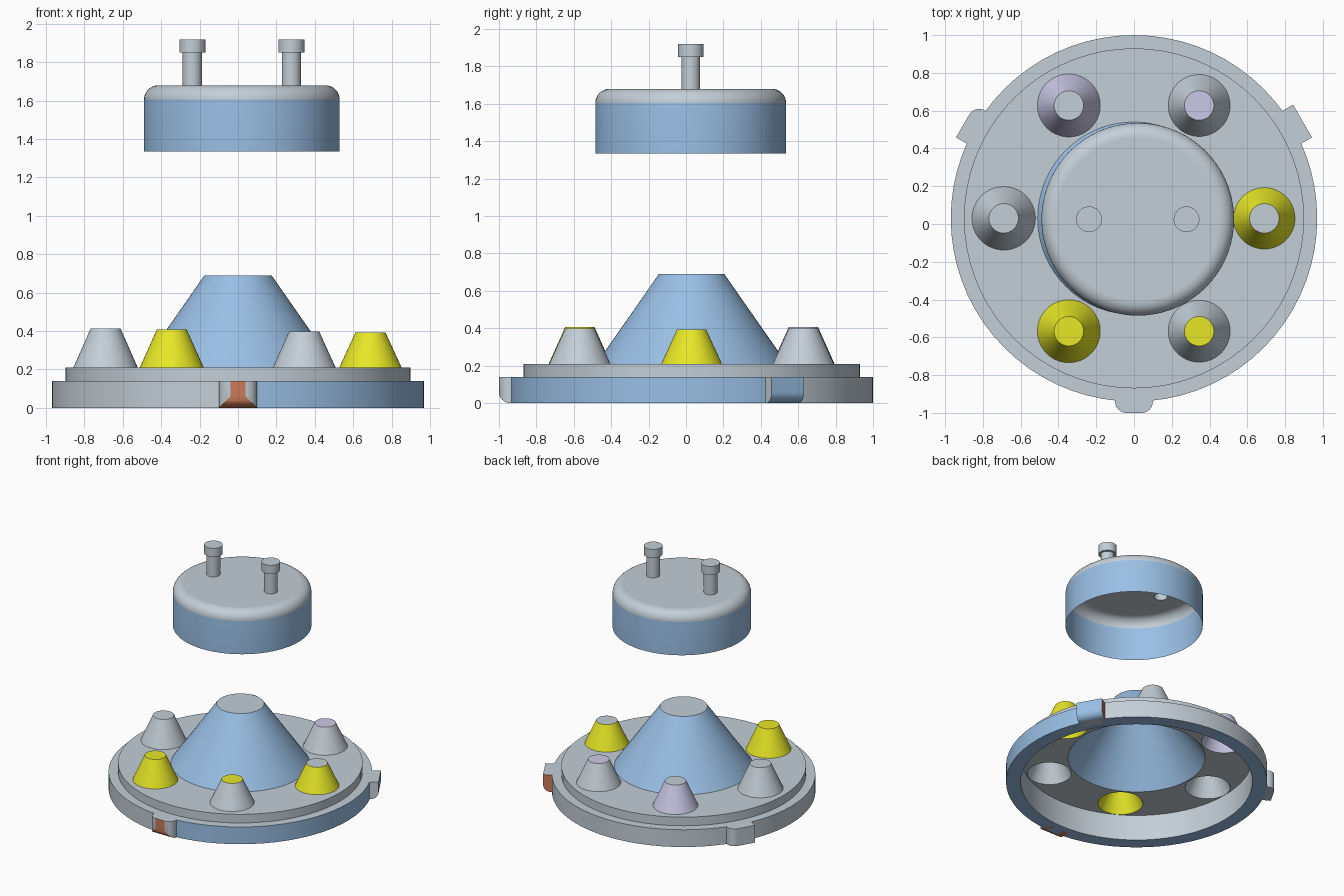
import bpy, bmesh, math
from mathutils import Matrix, Vector

if "Cube" in bpy.data.objects:
    bpy.data.objects.remove(bpy.data.objects["Cube"])

N = 72
CX, CY = 0.0, 0.03


def material(name, rgb):
    m = bpy.data.materials.new(name)
    m.diffuse_color = (*rgb, 1)
    m.use_nodes = True
    m.node_tree.nodes["Principled BSDF"].inputs["Base Color"].default_value = m.diffuse_color
    return m


GREY = material("grey", (0.55, 0.62, 0.68))
BLUE = material("blue", (0.32, 0.52, 0.78))
YELLOW = material("yellow", (0.80, 0.80, 0.02))
LILAC = material("lilac", (0.60, 0.58, 0.80))
RED = material("red", (0.60, 0.20, 0.10))


def finish(name, bm, mats):
    me = bpy.data.meshes.new(name)
    bm.to_mesh(me)
    bm.free()
    for m in mats:
        me.materials.append(m)
    ob = bpy.data.objects.new(name, me)
    bpy.context.collection.objects.link(ob)
    bpy.ops.object.select_all(action='DESELECT')
    ob.select_set(True)
    bpy.context.view_layer.objects.active = ob
    bpy.ops.object.shade_smooth_by_angle(angle=math.radians(25))
    return ob


def lathe(name, profile, x, y, mats, pick=None, cap=None):
    """Open revolved skin; pick(ring, angle) chooses the material slot, cap closes the top."""
    bm = bmesh.new()
    rings = [[bm.verts.new((x + r * math.cos(2 * math.pi * i / N),
                            y + r * math.sin(2 * math.pi * i / N), z))
              for i in range(N)] for r, z in profile]
    for k, (a, b) in enumerate(zip(rings, rings[1:])):
        for i in range(N):
            j = (i + 1) % N
            f = bm.faces.new((a[i], a[j], b[j], b[i]))
            f.material_index = pick(k, 360 * (i + 0.5) / N) if pick else 0
    if cap is not None:
        bm.faces.new(rings[-1]).material_index = cap
    return finish(name, bm, mats)


def sheet(name, x, y, r, z, holes):
    """Flat round sheet with round holes."""
    bm = bmesh.new()
    for hx, hy, hr in [(x, y, r)] + holes:
        vs = [bm.verts.new((hx + hr * math.cos(2 * math.pi * i / N),
                            hy + hr * math.sin(2 * math.pi * i / N), z)) for i in range(N)]
        for i in range(N):
            bm.edges.new((vs[i], vs[(i + 1) % N]))
    bmesh.ops.triangle_fill(bm, use_beauty=True, edges=bm.edges[:], normal=(0, 0, 1))
    for f in bm.faces:
        f.normal_update()
        if f.normal.z < 0:
            f.normal_flip()
    return finish(name, bm, [GREY])


# Base rim: hollow underneath, stepped outside, one blue third
def rim_colour(k, a):
    return 1 if k == 1 or (k == 2 and (a > 270 or a < 30)) else 0


lathe("base_rim", [(0.86, 0.21), (0.86, 0), (0.97, 0), (0.97, 0.14), (0.90, 0.14), (0.90, 0.21)],
      CX, CY, [GREY, BLUE], rim_colour)

# Six hollow knobs around the base: side colour, top colour
knob_colours = [(YELLOW, GREY), (GREY, LILAC), (LILAC, GREY),
                (GREY, GREY), (YELLOW, YELLOW), (GREY, YELLOW)]
holes = [(CX, CY, 0.51)]
for i, mats in enumerate(knob_colours):
    a = math.radians(60 * i)
    x, y = CX + 0.69 * math.cos(a), CY + 0.69 * math.sin(a)
    r, top = 0.165 - 0.004 * x, 0.403 - 0.014 * x
    holes.append((x, y, r))
    lathe(f"knob_{i + 1}", [(r, 0.21), (0.078, top)], x, y, mats, cap=1)

sheet("base_plate", CX, CY, 0.90, 0.21, holes)

# Large hollow centre cone
lathe("centre_cone", [(0.51, 0.21), (0.175, 0.69)], CX, CY, [BLUE, GREY], cap=1)


# Rim tabs: boxes with some rounded edges, modelled facing the front then turned
def tab(name, turn, rounded, colour, mats):
    bm = bmesh.new()
    bmesh.ops.create_cube(bm, size=1, matrix=Matrix.Translation((0, -0.97, 0.07))
                          @ Matrix.Diagonal((0.2, 0.12, 0.14, 1)))
    edges = []
    for e in bm.edges:
        m = (e.verts[0].co + e.verts[1].co) / 2
        kind = None
        if m.y < -1.02:
            if m.z < 0.01:
                kind = "bottom"
            elif abs(m.x) > 0.05:
                kind = "right" if m.x > 0 else "left"
        if kind in rounded:
            edges.append(e)
    bmesh.ops.bevel(bm, geom=edges, offset=0.06, segments=8, profile=0.5, affect='EDGES')
    bm.normal_update()
    for f in bm.faces:
        f.material_index = colour(f.normal)
    bm.transform(Matrix.Translation((CX, CY, 0)) @ Matrix.Rotation(math.radians(turn), 4, 'Z'))
    return finish(name, bm, mats)


tab("front_tab", 0, ("bottom", "left", "right"),
    lambda n: int(abs(n.x) < 0.05 and n.z < 0.5), [GREY, RED])
tab("right_tab", 120, ("bottom",),
    lambda n: 2 if n.x > 0.9 else int(n.y < -0.1), [GREY, BLUE, RED])
tab("left_tab", 240, ("left",), lambda n: 0, [GREY])

# Floating lid: open shell with rounded shoulder
LX, LY = 0.02, 0.025
arc = [(0.435 + 0.075 * math.cos(t * math.pi / 16), 1.605 + 0.075 * math.sin(t * math.pi / 16))
       for t in range(9)]
lathe("lid_shell", [(0.51, 1.335)] + arc, LX, LY, [BLUE, GREY], lambda k, a: int(k > 0))
pins = [(LX - 0.258, LY), (LX + 0.258, LY)]
sheet("lid_top", LX, LY, 0.435, 1.68, [(x, y, 0.05) for x, y in pins])

# Two headed pins on the lid
for i, (x, y) in enumerate(pins):
    lathe(f"lid_pin_{i + 1}", [(0.05, 1.68), (0.05, 1.85), (0.068, 1.85), (0.068, 1.92)],
          x, y, [GREY], cap=0)
